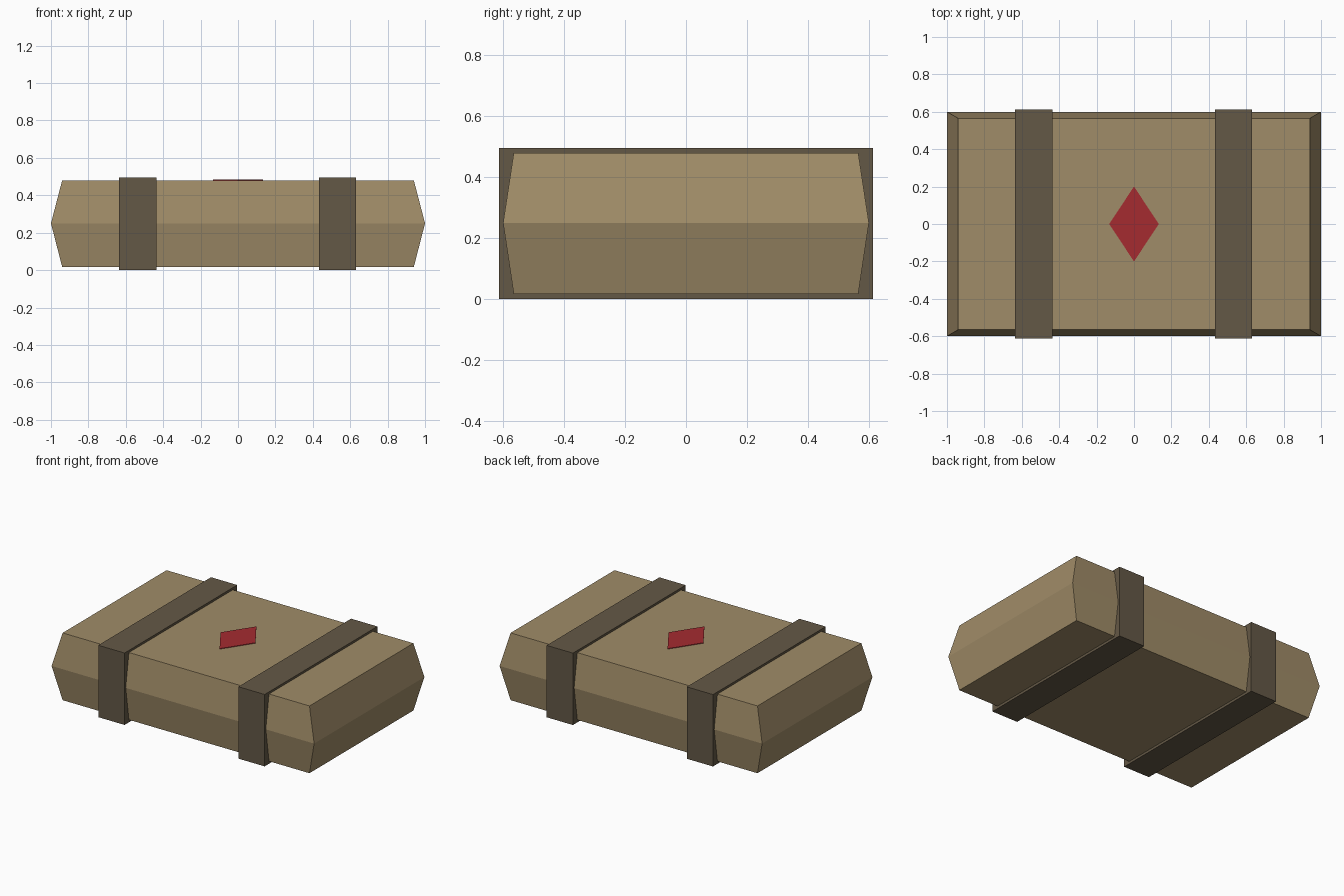
import bpy, bmesh

if "Cube" in bpy.data.objects:
    bpy.data.objects.remove(bpy.data.objects["Cube"], do_unlink=True)


def material(name, rgb):
    mat = bpy.data.materials.new(name)
    mat.use_nodes = True
    mat.diffuse_color = (*rgb, 1)
    mat.node_tree.nodes["Principled BSDF"].inputs["Base Color"].default_value = (*rgb, 1)
    return mat


def loft(name, rings, mat):
    """Skin a stack of closed rings and cap both ends."""
    bm = bmesh.new()
    loops = [[bm.verts.new(p) for p in ring] for ring in rings]
    for low, high in zip(loops, loops[1:]):
        for i in range(len(low)):
            j = (i + 1) % len(low)
            bm.faces.new((low[i], low[j], high[j], high[i]))
    bm.faces.new(loops[0][::-1])
    bm.faces.new(loops[-1])
    bmesh.ops.recalc_face_normals(bm, faces=bm.faces)
    mesh = bpy.data.meshes.new(name)
    bm.to_mesh(mesh)
    bm.free()
    mesh.materials.append(mat)
    obj = bpy.data.objects.new(name, mesh)
    bpy.context.collection.objects.link(obj)
    return obj


def rectangle(hx, hy, z, cx=0):
    return [(cx - hx, -hy, z), (cx + hx, -hy, z), (cx + hx, hy, z), (cx - hx, hy, z)]


def diamond(hx, hy, z):
    return [(0, -hy, z), (hx, 0, z), (0, hy, z), (-hx, 0, z)]


canvas = material("tan canvas", (0.352, 0.262, 0.138))
webbing = material("dark brown webbing", (0.127, 0.098, 0.061))
red = material("red", (0.376, 0.024, 0.030))

# Padded bundle, widest at mid height
loft("bundle", [rectangle(0.94, 0.565, 0.017), rectangle(1, 0.6, 0.25),
                rectangle(0.94, 0.565, 0.48)], canvas)

# Two straps wrapped around the bundle
for name, x in (("right_strap", -0.535), ("left_strap", 0.532)):
    loft(name, [rectangle(0.1, 0.613, 0, x), rectangle(0.1, 0.613, 0.495, x)], webbing)

# Thin diamond marking on top
loft("diamond_marking", [diamond(0.133, 0.2, 0.478), diamond(0.133, 0.2, 0.484)], red)
